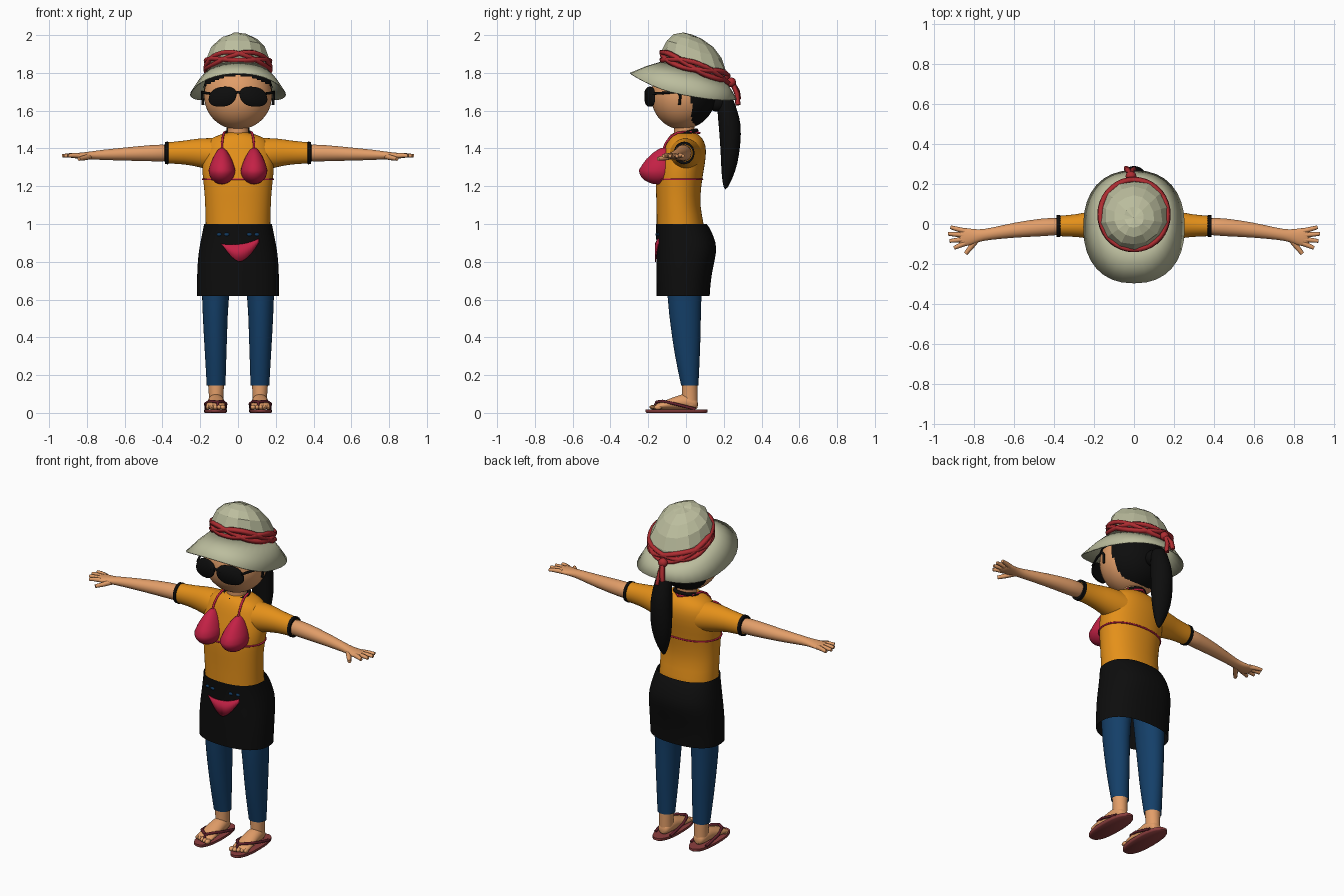
import bpy, bmesh, random
from math import sin, cos, pi, copysign

random.seed(4)
if "Cube" in bpy.data.objects:
    bpy.data.objects.remove(bpy.data.objects["Cube"])


def material(name, r, g, b):
    m = bpy.data.materials.new(name)
    m.use_nodes = True
    m.diffuse_color = (r, g, b, 1)
    bsdf = m.node_tree.nodes["Principled BSDF"]
    bsdf.inputs["Base Color"].default_value = (r, g, b, 1)
    bsdf.inputs["Roughness"].default_value = 0.8
    return m


SKIN = material("skin", .76, .34, .14)
SHIRT = material("orange cloth", .78, .28, .01)
BLACK = material("black", .004, .004, .004)
DENIM = material("blue denim", .007, .05, .14)
STRAW = material("pale straw", .5, .51, .34)
RIBBON = material("red ribbon", .42, .025, .03)
SWIM = material("crimson", .55, .015, .06)
SOLE = material("dusty red sole", .27, .05, .05)
STRAP = material("dark red strap", .12, .015, .025)


def activate(ob):
    bpy.ops.object.select_all(action="DESELECT")
    ob.select_set(True)
    bpy.context.view_layer.objects.active = ob


def finish(name, bm, mat, smooth=True, sub=0):
    bmesh.ops.recalc_face_normals(bm, faces=bm.faces[:])
    me = bpy.data.meshes.new(name)
    bm.to_mesh(me)
    bm.free()
    me.materials.append(mat)
    ob = bpy.data.objects.new(name, me)
    bpy.context.collection.objects.link(ob)
    if smooth:
        activate(ob)
        bpy.ops.object.shade_smooth_by_angle(angle=.9)
    if sub:
        ob.modifiers.new("rounding", "SUBSURF").levels = sub
        ob.modifiers[0].render_levels = sub
    return ob


def skin_rings(bm, rings, caps):
    rows = [[bm.verts.new(p) for p in ring] for ring in rings]
    for lo, hi in zip(rows, rows[1:]):
        for i in range(len(lo)):
            bm.faces.new((lo[i - 1], lo[i], hi[i], hi[i - 1]))
    if caps:
        bm.faces.new(rows[0])
        bm.faces.new(rows[-1])


def power(v, e):
    return copysign(abs(v) ** e, v)


# Rings are (position on axis, two centre values, two radii)
def loft(name, rings, mat, axis="z", n=24, e=1, caps=False, smooth=True, sub=1):
    pts = []
    for t, a, b, ra, rb in rings:
        ring = []
        for i in range(n):
            u = a + ra * power(cos(2 * pi * i / n), e)
            v = b + rb * power(sin(2 * pi * i / n), e)
            ring.append({"z": (u, v, t), "x": (t, u, v), "y": (u, t, v)}[axis])
        pts.append(ring)
    bm = bmesh.new()
    skin_rings(bm, pts, caps)
    return finish(name, bm, mat, smooth, sub)


def ball(name, loc, size, mat, u=24, v=16):
    bm = bmesh.new()
    bmesh.ops.create_uvsphere(bm, u_segments=u, v_segments=v, radius=1)
    bmesh.ops.scale(bm, vec=size, verts=bm.verts)
    bmesh.ops.translate(bm, vec=loc, verts=bm.verts)
    return finish(name, bm, mat)


def tube(name, pts, r, mat, cyclic=False, taper=1, smooth=True):
    cu = bpy.data.curves.new(name, "CURVE")
    cu.dimensions = "3D"
    cu.bevel_depth = r
    cu.bevel_resolution = 2 if smooth else 0
    cu.use_fill_caps = True
    sp = cu.splines.new("POLY")
    sp.points.add(len(pts) - 1)
    for i, p in enumerate(pts):
        sp.points[i].co = (*p, 1)
        sp.points[i].radius = 1 + (taper - 1) * i / (len(pts) - 1)
    sp.use_cyclic_u = cyclic
    cu.materials.append(mat)
    ob = bpy.data.objects.new(name, cu)
    bpy.context.collection.objects.link(ob)
    activate(ob)
    bpy.ops.object.convert(target="MESH")
    if smooth:
        bpy.ops.object.shade_smooth_by_angle(angle=.9)
    return ob


# Head, neck and hair
ball("head", (0, -.02, 1.68), (.18, .165, .18), SKIN, 48, 32)
loft("neck", [(1.42, 0, -.01, .062, .055), (1.48, 0, -.01, .054, .052), (1.55, 0, -.01, .06, .058)], SKIN)
bm = bmesh.new()
bmesh.ops.create_uvsphere(bm, u_segments=80, v_segments=56, radius=1)
bmesh.ops.scale(bm, vec=(.186, .176, .186), verts=bm.verts)
bmesh.ops.translate(bm, vec=(0, -.016, 1.69), verts=bm.verts)
face_area = []
for f in bm.faces:
    c = f.calc_center_median()
    if c.y < .03 and c.z < 1.785 - 1.8 * c.x ** 2:
        face_area.append(f)
bmesh.ops.delete(bm, geom=face_area, context="FACES")
finish("hair", bm, BLACK)
ball("hair_tie", (0, .165, 1.64), (.045, .05, .045), BLACK)
loft("ponytail", [(1.68, 0, .2, .02, .03), (1.66, 0, .21, .042, .045), (1.6, 0, .218, .052, .055),
                  (1.53, 0, .233, .062, .063), (1.42, 0, .235, .068, .056), (1.32, 0, .23, .06, .046),
                  (1.24, 0, .218, .036, .03), (1.18, 0, .208, .006, .006)], BLACK, n=12, caps=True)

# Sunglasses
for side, s in (("left", 1), ("right", -1)):
    lens = loft(side + "_lens", [(-.222, s * .08, 1.674, .066, .048), (-.216, s * .08, 1.674, .072, .053),
                                 (-.206, s * .08, 1.674, .072, .053)], BLACK, "y", 28, .85, True, True, 0)
    for v in lens.data.vertices:
        v.co.y += .3 * (abs(v.co.x) - .01)
        v.co.x += s * .25 * (1.68 - v.co.z)
    tube(side + "_temple", [(s * .145, -.175, 1.69), (s * .178, -.1, 1.695), (s * .19, -.045, 1.7),
                            (s * .19, -.03, 1.68), (s * .185, -.035, 1.63)], .007, BLACK)
tube("glasses_bridge", [(-.03, -.21, 1.69), (0, -.214, 1.698), (.03, -.21, 1.69)], .007, BLACK)

# Sun hat: faceted crown and drooping brim
SEG = 32


def hat_ring(n, rx, ry, cy, z, tilt, droop=0, e=1, jitter=0):
    ring = []
    for i in range(n):
        c, s = cos(2 * pi * i / n), sin(2 * pi * i / n)
        j = random.uniform(-jitter, jitter)
        ring.append((rx * power(s, e) * (1 + j), cy + ry * power(c, e) * (1 + j),
                     z - tilt * c - droop * s * s + j * .1))
    return ring


bm = bmesh.new()
crown = [(1, 0), (.98, .065), (.84, .125), (.6, .17), (.3, .196), (.02, .2)]
skin_rings(bm, [hat_ring(14, .168 * k, .174 * k, .03 + .015 * k, 1.8 + h, .056 * k, 0, 1, .035)
                for k, h in crown], True)
finish("hat_crown", bm, STRAW, smooth=False)
bm = bmesh.new()
skin_rings(bm, [hat_ring(SEG, .16, .168, .045, 1.806, .056),
                hat_ring(SEG, .207, .226, .016, 1.772, .064, .016, .93),
                hat_ring(SEG, .254, .283, -.014, 1.73, .07, .045, .87)], False)
brim = finish("hat_brim", bm, STRAW)
brim.modifiers.new("thickness", "SOLIDIFY").thickness = .006

# Twisted hat ribbon with knot and tails
for k in range(3):
    path = []
    for i in range(36):
        a = 2 * pi * i / 36
        y = .046 + .174 * cos(a)
        path.append((.168 * sin(a), y, 1.832 - .34 * (y - .046) + .024 * sin(2 * a + k * 2.1 + .6)))
    tube("ribbon_strand_%d" % k, path, .016, RIBBON, cyclic=True, smooth=False)
ball("ribbon_knot", (-.015, .24, 1.75), (.028, .025, .026), RIBBON, 8, 6)
tube("ribbon_tail_long", [(-.015, .245, 1.75), (-.01, .27, 1.69), (0, .275, 1.63)], .014, RIBBON, smooth=False)
tube("ribbon_tail_short", [(-.015, .245, 1.75), (-.035, .275, 1.7), (-.04, .28, 1.66)], .014, RIBBON, smooth=False)

# Shirt body and collar
loft("shirt", [(.96, 0, -.03, .172, .125), (1, 0, -.03, .172, .126), (1.1, 0, -.042, .174, .114),
               (1.2, 0, -.04, .18, .121), (1.28, 0, -.033, .192, .126), (1.36, 0, -.012, .19, .12),
               (1.42, 0, -.005, .178, .11), (1.455, 0, -.005, .145, .092), (1.476, 0, -.008, .088, .072),
               (1.484, 0, -.01, .055, .05)], SHIRT, n=32, e=.92)
tube("collar", [(.066 * sin(i * pi / 12), -.01 + .066 * cos(i * pi / 12), 1.48 + .016 * cos(i * pi / 12))
                for i in range(24)], .01, BLACK, cyclic=True)

# Skirt, hem open
loft("skirt", [(1, 0, -.025, .18, .135), (.97, 0, -.013, .186, .146), (.9, 0, .001, .201, .159),
               (.85, 0, .002, .209, .16), (.78, 0, -.006, .216, .152), (.7, 0, -.013, .218, .144),
               (.62, 0, -.015, .217, .141)], BLACK, n=32, e=.85)


def skirt_front(x):
    return -.16 * (1 - (abs(x) / .205) ** 2.35) ** .425 - .005


# Bikini bottom as a thin curved plate, and denim showing at the waist
bm = bmesh.new()
cols = []
for i in range(17):
    k = i / 8 - 1
    x = .01 + .1 * k
    top = .893 + .013 * k + .016 * k * k
    low = min(top - .004, .8 + .1 * abs(k) ** 1.6)
    cols.append([bm.verts.new((x, skirt_front(x), z)) for z in (top, low)])
for p, q in zip(cols, cols[1:]):
    bm.faces.new((p[0], q[0], q[1], p[1]))
plate = finish("bikini_bottom", bm, SWIM)
plate.modifiers.new("thickness", "SOLIDIFY").thickness = .006
for i, x in enumerate((-.1, -.06, .06, .1)):
    ball("denim_spot_%d" % i, (x, skirt_front(x) + .006, .945), (.013, .006, .009), DENIM, 8, 6)

# Bikini band around the back
tube("bikini_band", [(.186 * power(sin(i * pi / 24), .92), -.037 + .124 * power(cos(i * pi / 24), .92), 1.237)
                     for i in range(48)], .005, SWIM, cyclic=True)

for side, s in (("left", 1), ("right", -1)):
    # Teardrop cup and neck string
    bm = bmesh.new()
    bmesh.ops.create_icosphere(bm, subdivisions=3, radius=1)
    for v in bm.verts:
        x, y, z = v.co
        up = max(z, 0)
        v.co = (s * .085 + x * .071 * (1 - .35 * up), -.15 + .035 * up + y * .1 * (1 - .25 * up),
                1.285 + z * (.12 if z > 0 else .075))
    finish(side + "_bikini_cup", bm, SWIM)
    tube(side + "_neck_string", [(s * .085, -.118, 1.4), (s * .084, -.106, 1.43), (s * .08, -.08, 1.462),
                                 (s * .074, -.045, 1.484), (s * .062, .025, 1.488), (0, .072, 1.482)], .006, SWIM)

    # Sleeve, cuff, arm and hand
    loft(side + "_sleeve", [(s * .1, -.003, 1.365, .09, .09), (s * .2, -.004, 1.378, .074, .079),
                            (s * .28, -.008, 1.379, .056, .062), (s * .385, -.01, 1.376, .051, .056)], SHIRT, "x")
    loft(side + "_cuff", [(s * .368, -.01, 1.376, .05, .055), (s * .37, -.01, 1.376, .055, .06),
                          (s * .387, -.01, 1.376, .054, .059), (s * .388, -.01, 1.376, .045, .045)],
         BLACK, "x", sub=0)
    loft(side + "_arm", [(s * .34, -.01, 1.376, .045, .049), (s * .45, -.015, 1.376, .046, .044),
                         (s * .6, -.03, 1.37, .038, .035), (s * .72, -.05, 1.366, .029, .027),
                         (s * .78, -.059, 1.363, .03, .021), (s * .82, -.065, 1.361, .043, .018),
                         (s * .86, -.066, 1.361, .048, .015), (s * .878, -.066, 1.361, .035, .009)],
         SKIN, "x", caps=True)
    for i, (x, y) in enumerate(((.918, -.016), (.93, -.049), (.922, -.085), (.9, -.12))):
        y0 = -.036 - .02 * i
        tube("%s_finger_%d" % (side, i), [(s * .845, y0, 1.362), (s * (.4 * .845 + .6 * x), .4 * y0 + .6 * y, 1.363),
                                          (s * x, y, 1.361)], .014, SKIN, taper=.65)
    tube(side + "_thumb", [(s * .785, -.075, 1.358), (s * .815, -.115, 1.35), (s * .842, -.148, 1.345)],
         .016, SKIN, taper=.65)

    # Trouser leg, ankle, foot and toes
    loft(side + "_trouser_leg", [(.8, s * .11, -.005, .085, .1), (.6, s * .121, -.01, .07, .09),
                                 (.45, s * .12, -.001, .064, .08), (.3, s * .118, .007, .057, .067),
                                 (.145, s * .116, .02, .05, .046)], DENIM)
    loft(side + "_ankle", [(.17, s * .116, .02, .045, .042), (.1, s * .116, .02, .038, .042),
                           (.04, s * .116, .02, .038, .042)], SKIN)
    loft(side + "_foot", [(.064, s * .116, .045, .02, .02), (.05, s * .116, .05, .035, .034),
                          (.01, s * .116, .062, .043, .046), (-.05, s * .117, .053, .046, .037),
                          (-.1, s * .118, .043, .05, .027), (-.15, s * .119, .034, .053, .017),
                          (-.165, s * .119, .031, .045, .012)], SKIN, "y", caps=True)
    for i in range(5):
        ball("%s_toe_%d" % (side, i), (s * (.08 + .02 * i), -.172 + .006 * i, .03),
             (.014 - .001 * i, .022, .013), SKIN, 12, 8)

    # Flip-flop sole and straps
    loft(side + "_sole", [(0, s * .12, -.05, .055, .158), (.005, s * .12, -.05, .061, .165),
                          (.018, s * .12, -.05, .061, .165)], SOLE, n=32, e=.85, caps=True, sub=0)
    tube(side + "_toe_post", [(s * .105, -.172, .018), (s * .108, -.155, .06)], .007, STRAP)
    for d in (-1, 1):
        tube("%s_strap_%d" % (side, d), [(s * .108, -.155, .058), (s * .117 + d * .035, -.125, .062),
                                         (s * .118 + d * .054, -.06, .048), (s * .118 + d * .05, .05, .02)],
             .008, STRAP)
